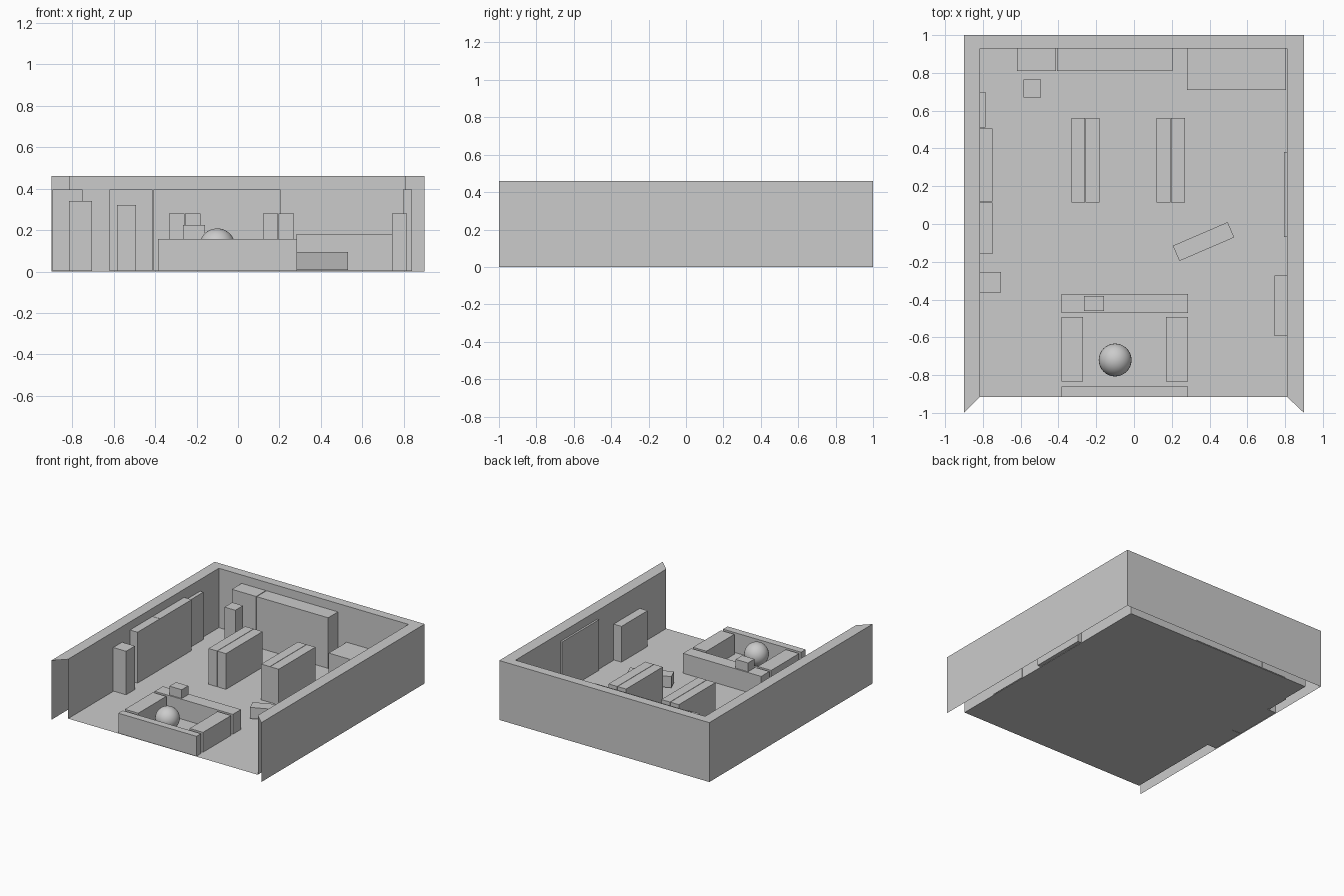
import bpy, bmesh, math

if "Cube" in bpy.data.objects:
    bpy.data.objects.remove(bpy.data.objects["Cube"])

H = 0.46


def mesh_object(name, verts, faces):
    me = bpy.data.meshes.new(name)
    me.from_pydata(verts, [], faces)
    ob = bpy.data.objects.new(name, me)
    bpy.context.collection.objects.link(ob)
    return ob


def box(name, x0, x1, y0, y1, z1, z0=0.003, turn=0.0):
    bm = bmesh.new()
    bmesh.ops.create_cube(bm, size=1)
    bmesh.ops.scale(bm, vec=(x1 - x0, y1 - y0, z1 - z0), verts=bm.verts)
    me = bpy.data.meshes.new(name)
    bm.to_mesh(me)
    bm.free()
    ob = bpy.data.objects.new(name, me)
    ob.location = ((x0 + x1) / 2, (y0 + y1) / 2, (z0 + z1) / 2)
    ob.rotation_euler.z = math.radians(turn)
    bpy.context.collection.objects.link(ob)
    return ob


# Floor sheet
mesh_object("floor", [(-0.815, -0.915, 0), (0.81, -0.915, 0),
                      (0.81, 0.93, 0), (-0.815, 0.93, 0)], [(0, 1, 2, 3)])

# Hollow U-shaped wall: outer skin, top, inner skin, open below and at the mitred ends
outer = [(-0.9, -1), (-0.9, 1), (0.9, 1), (0.9, -1)]
inner = [(-0.815, -0.915), (-0.815, 0.93), (0.81, 0.93), (0.81, -0.915)]
verts = []
for (ox, oy), (ix, iy) in zip(outer, inner):
    verts += [(ox, oy, 0), (ox, oy, H), (ix, iy, H), (ix, iy, 0)]
faces = [(4 * i + k, 4 * i + k + 1, 4 * i + k + 5, 4 * i + k + 4)
         for i in range(3) for k in range(3)]
mesh_object("walls", verts, faces)

# Left wall shelving, partly sunk into the wall
box("wall_rack_rear", -0.895, -0.75, 0.118, 0.505, 0.397)
box("wall_rack_front", -0.895, -0.75, -0.158, 0.115, 0.397)
box("wall_board", -0.83, -0.787, 0.512, 0.70, 0.37)
box("left_stand", -0.815, -0.705, -0.363, -0.255, 0.34)

# Back wall units
box("back_cabinet", -0.62, -0.412, 0.81, 0.935, 0.395)
box("back_shelf", -0.407, 0.205, 0.81, 0.935, 0.395)
box("low_chest", 0.28, 0.805, 0.71, 0.93, 0.18)
box("column_display", -0.585, -0.492, 0.67, 0.765, 0.32)

# Two back-to-back aisle shelves
for side, x in (("left", -0.332), ("right", 0.12)):
    box(side + "_aisle_shelf_a", x, x + 0.073, 0.113, 0.562, 0.28)
    box(side + "_aisle_shelf_b", x + 0.076, x + 0.15, 0.113, 0.562, 0.28)

# Right wall units
box("door_panel", 0.795, 0.84, -0.07, 0.38, 0.395)
box("right_cabinet", 0.743, 0.815, -0.592, -0.272, 0.28)

# Angled low bench
box("angled_bench", 0.21, 0.526, -0.137, -0.049, 0.095, 0.008, 23.3)

# Counter ring with a till on top
box("counter_rear", -0.385, 0.285, -0.47, -0.37, 0.157)
box("counter_front", -0.385, 0.285, -0.915, -0.86, 0.157)
box("counter_left", -0.385, -0.27, -0.835, -0.492, 0.157)
box("counter_right", 0.17, 0.285, -0.835, -0.492, 0.157)
box("till", -0.265, -0.16, -0.46, -0.38, 0.225, 0.157)

# Ball inside the counter ring
bpy.ops.mesh.primitive_uv_sphere_add(segments=32, ring_count=16, radius=0.087,
                                     location=(-0.1, -0.72, 0.121))
bpy.context.object.name = "ball"
bpy.ops.object.shade_smooth()
